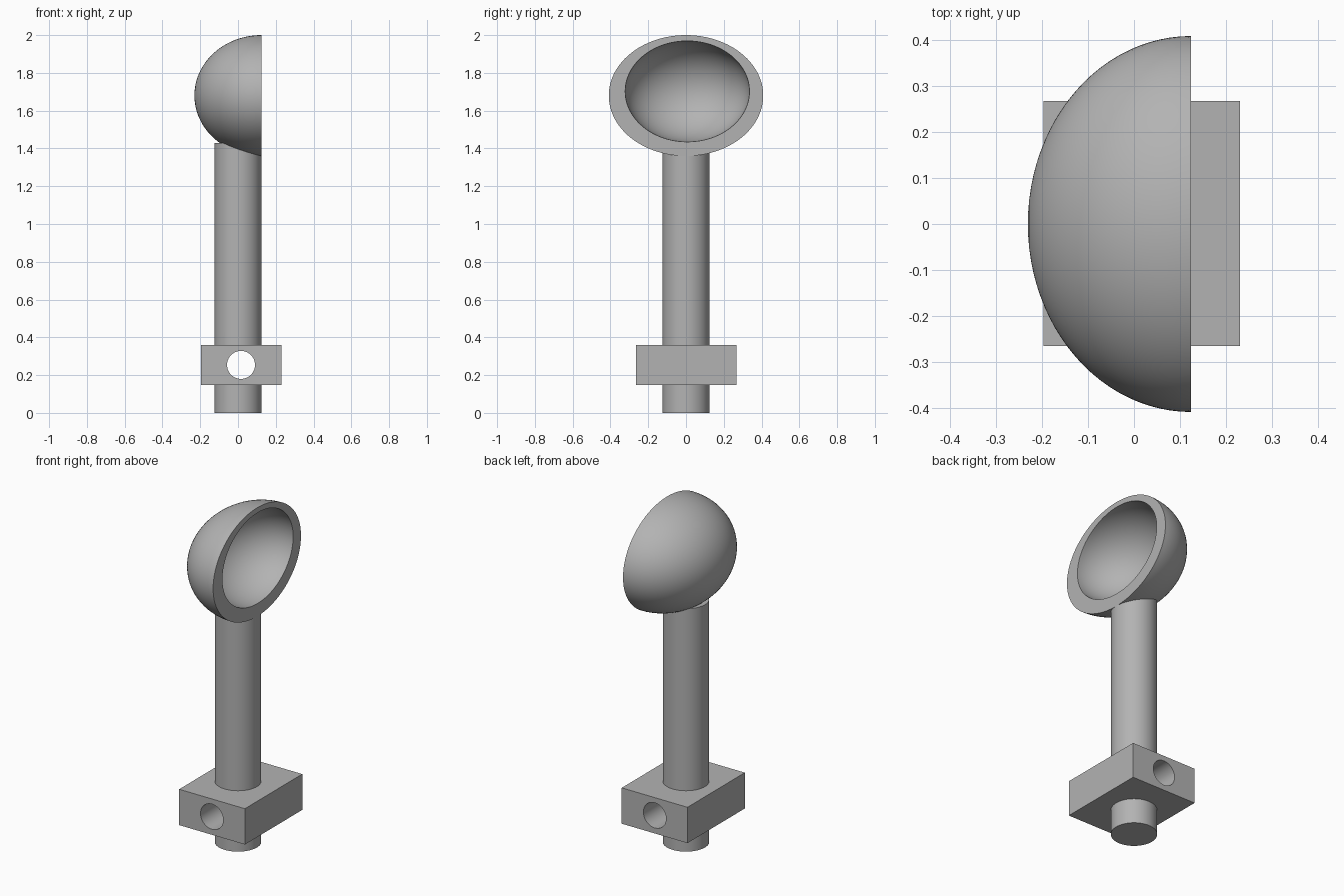
import bpy, bmesh, math

if "Cube" in bpy.data.objects:
    bpy.data.objects.remove(bpy.data.objects["Cube"])

grey = bpy.data.materials.new("plain grey")
grey.diffuse_color = (0.45, 0.45, 0.45, 1)
grey.use_nodes = True
grey.node_tree.nodes["Principled BSDF"].inputs["Base Color"].default_value = grey.diffuse_color


def finish(ob):
    """Give the part its colour and smooth its round sides."""
    ob.data.materials.clear()
    ob.data.materials.append(grey)
    bpy.ops.object.select_all(action='DESELECT')
    ob.select_set(True)
    bpy.context.view_layer.objects.active = ob
    bpy.ops.object.shade_smooth_by_angle(angle=math.radians(30))


def cylinder(name, radius, depth, location, rotation=(0, 0, 0)):
    bpy.ops.mesh.primitive_cylinder_add(vertices=64, radius=radius, depth=depth,
                                        location=location, rotation=rotation)
    ob = bpy.context.object
    ob.name = name
    return ob


def boolean(ob, other, operation):
    """Apply a boolean and remove the second object."""
    mod = ob.modifiers.new(operation.lower(), 'BOOLEAN')
    mod.operation, mod.solver, mod.object = operation, 'EXACT', other
    bpy.context.view_layer.objects.active = ob
    bpy.ops.object.modifier_apply(modifier=mod.name)
    bpy.data.objects.remove(other)


# Round post joined to the clamp block, with a cross hole through both
post = cylinder("post_with_block", 0.124, 1.43, (0, 0, 0.715))
bpy.ops.mesh.primitive_cube_add(size=1, location=(0.017, 0.001, 0.253))
block = bpy.context.object
block.scale = (0.428, 0.534, 0.211)
boolean(post, block, 'UNION')
hole = cylinder("hole_cutter", 0.074, 1.0, (0.016, 0, 0.254), (math.pi / 2, 0, 0))
boolean(post, hole, 'DIFFERENCE')
finish(post)

# Hollow half-ellipsoid bowl, open towards +x
SIDES, RINGS, RIM_X = 96, 24, 0.124
bm = bmesh.new()


def half_shell(center_y, center_z, radii):
    """Half ellipsoid bulging to -x; returns its rim vertices."""
    rx, ry, rz = radii
    rows = []
    for i in range(RINGS):
        a = math.pi / 2 * i / RINGS
        rows.append([bm.verts.new((RIM_X - rx * math.sin(a),
                                   center_y + ry * math.cos(a) * math.cos(t),
                                   center_z + rz * math.cos(a) * math.sin(t)))
                     for t in (math.tau * j / SIDES for j in range(SIDES))])
    tip = bm.verts.new((RIM_X - rx, center_y, center_z))
    for j in range(SIDES):
        k = (j + 1) % SIDES
        for lo, hi in zip(rows, rows[1:]):
            bm.faces.new((lo[j], lo[k], hi[k], hi[j]))
        bm.faces.new((rows[-1][j], rows[-1][k], tip))
    return rows[0]


outer = half_shell(0, 1.68, (0.355, 0.409, 0.32))
inner = half_shell(0.007, 1.702, (0.29, 0.329, 0.267))
for j in range(SIDES):
    k = (j + 1) % SIDES
    bm.faces.new((outer[j], outer[k], inner[k], inner[j]))
bmesh.ops.recalc_face_normals(bm, faces=bm.faces)
mesh = bpy.data.meshes.new("bowl")
bm.to_mesh(mesh)
bm.free()
bowl = bpy.data.objects.new("bowl", mesh)
bpy.context.collection.objects.link(bowl)
finish(bowl)
